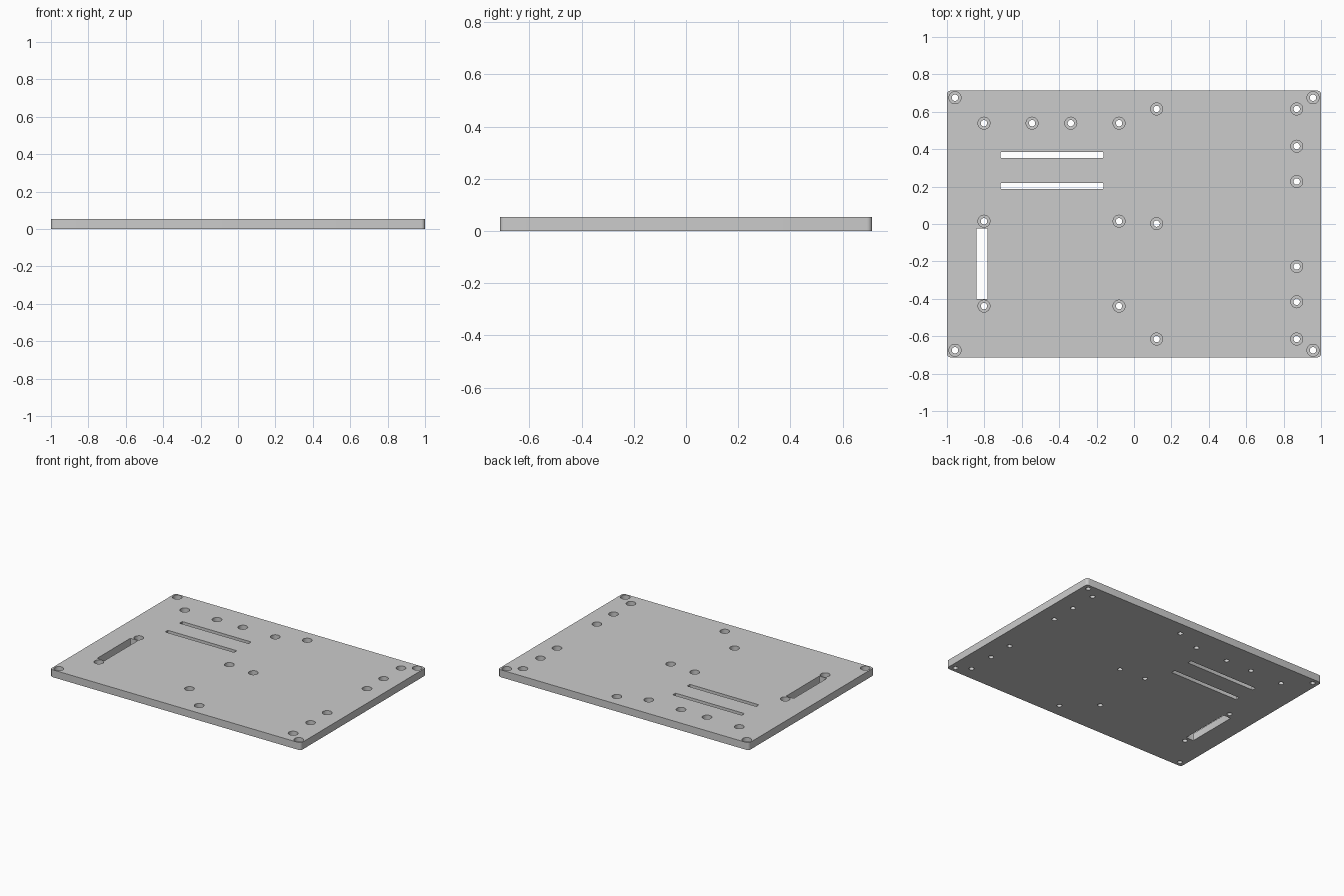
import bpy, bmesh, math

if "Cube" in bpy.data.objects:
    bpy.data.objects.remove(bpy.data.objects["Cube"])

THICK = 0.053
BORE_DEPTH = 0.032


def rounded_rect(x0, x1, y0, y1, r, seg=6):
    pts = []
    for cx, cy, a0 in ((x1 - r, y1 - r, 0), (x0 + r, y1 - r, 90),
                       (x0 + r, y0 + r, 180), (x1 - r, y0 + r, 270)):
        for i in range(seg + 1):
            a = math.radians(a0 + 90 * i / seg)
            pts.append((cx + r * math.cos(a), cy + r * math.sin(a)))
    return pts


def circle(cx, cy, r, n=32):
    return [(cx + r * math.cos(2 * math.pi * i / n),
             cy + r * math.sin(2 * math.pi * i / n)) for i in range(n)]


def loft(bm, sections):
    """Closed solid through matching outlines given as (outline, z)."""
    rings = [[bm.verts.new((x, y, z)) for x, y in pts] for pts, z in sections]
    n = len(rings[0])
    for a, b in zip(rings, rings[1:]):
        for i in range(n):
            j = (i + 1) % n
            bm.faces.new((a[i], a[j], b[j], b[i]))
    bm.faces.new(rings[0][::-1])
    bm.faces.new(rings[-1])


def finish(name, bm):
    me = bpy.data.meshes.new(name)
    bm.to_mesh(me)
    bm.free()
    ob = bpy.data.objects.new(name, me)
    bpy.context.collection.objects.link(ob)
    return ob


# Base plate
bm = bmesh.new()
outline = rounded_rect(-1, 1, -0.713, 0.713, 0.02)
loft(bm, [(outline, 0), (outline, THICK)])
plate = finish("mounting_plate", bm)

# Counterbored screw holes
holes = [(sx * 0.957, sy * 0.675) for sx in (-1, 1) for sy in (-1, 1)]
holes += [(x, 0.539) for x in (-0.802, -0.545, -0.338, -0.08)]
holes += [(x, y) for x in (-0.802, -0.08) for y in (0.015, -0.439)]
holes += [(0.121, y) for y in (0.615, 0.002, -0.615)]
holes += [(0.87, s * y) for y in (0.615, 0.416, 0.227) for s in (-1, 1)]

bm = bmesh.new()
step = THICK - BORE_DEPTH
for x, y in holes:
    inner, outer = circle(x, y, 0.017), circle(x, y, 0.032)
    loft(bm, [(inner, -0.02), (inner, step), (outer, step), (outer, THICK + 0.02)])

# Cable slots
for x0, x1, y0, y1 in ((-0.714, -0.163, 0.353, 0.384),
                       (-0.714, -0.163, 0.188, 0.219),
                       (-0.843, -0.782, -0.402, -0.023)):
    pts = rounded_rect(x0, x1, y0, y1, 0.005, 3)
    loft(bm, [(pts, -0.02), (pts, THICK + 0.02)])
cutter = finish("hole_cutter", bm)
cutter.hide_render = True

# Cut the holes and bake the result
mod = plate.modifiers.new("holes", 'BOOLEAN')
mod.operation = 'DIFFERENCE'
mod.solver = 'EXACT'
mod.object = cutter
bpy.context.view_layer.objects.active = plate
plate.select_set(True)
bpy.ops.object.modifier_apply(modifier=mod.name)
bpy.data.objects.remove(cutter, do_unlink=True)
bpy.ops.object.shade_smooth_by_angle(angle=math.radians(30))
